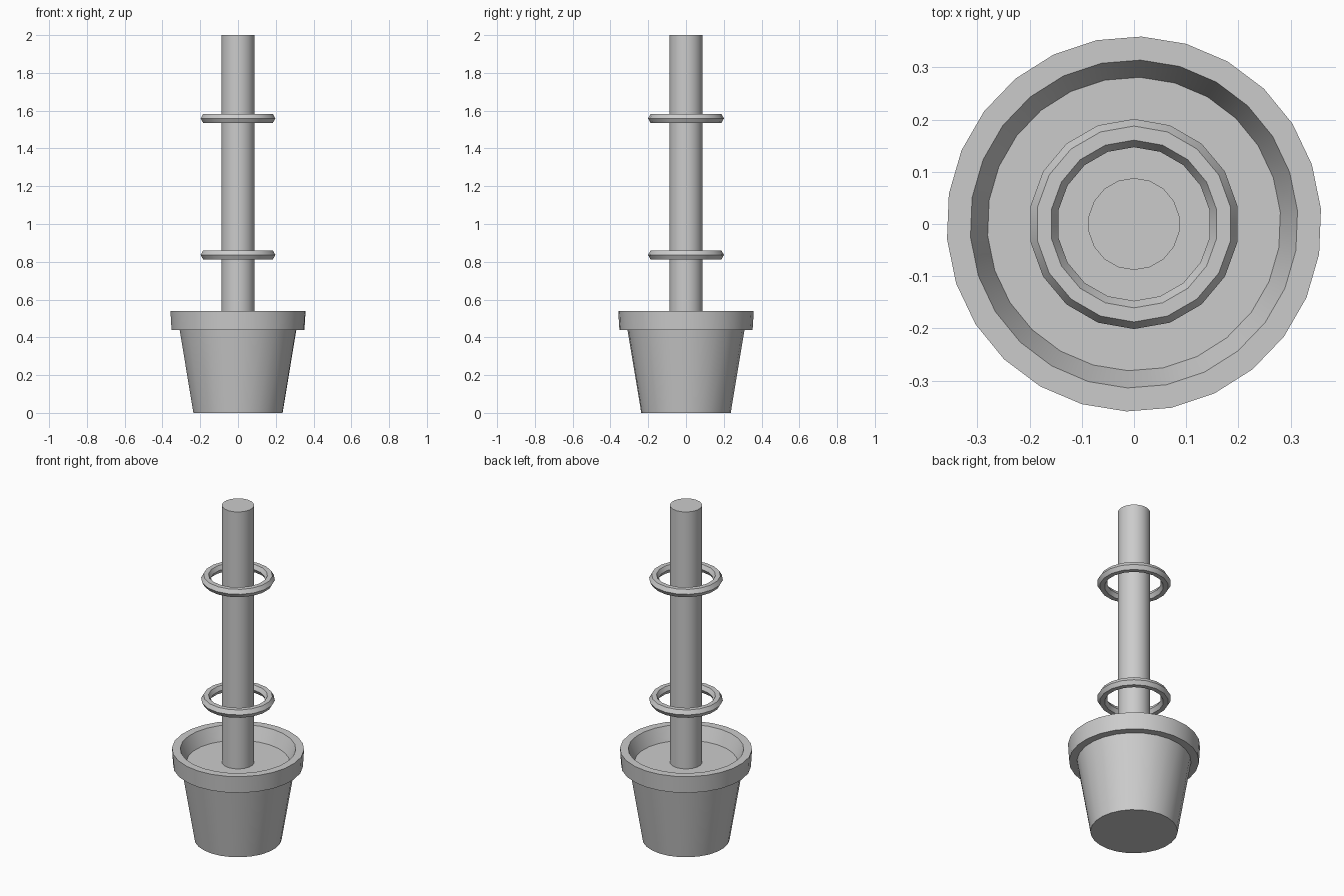
import bpy, math

cube = bpy.data.objects.get("Cube")
if cube:
    bpy.data.objects.remove(cube)

grey = bpy.data.materials.new("plain_grey")
grey.use_nodes = True
colour = (0.6, 0.6, 0.6, 1)
grey.diffuse_color = colour
grey.node_tree.nodes["Principled BSDF"].inputs["Base Color"].default_value = colour


def lathe(name, profile, sides, start=0.0, closed=False):
    """Spin a (radius, height) profile round z; open profiles get end caps."""
    n = len(profile)
    verts, faces = [], []
    for i in range(sides):
        a = math.radians(start) + math.tau * i / sides
        verts += [(r * math.cos(a), r * math.sin(a), z) for r, z in profile]
    for i in range(sides):
        j = (i + 1) % sides
        for k in range(n if closed else n - 1):
            m = (k + 1) % n
            faces.append((i * n + k, j * n + k, j * n + m, i * n + m))
    if not closed:
        faces.append([i * n for i in reversed(range(sides))])
        faces.append([i * n + n - 1 for i in range(sides)])
    mesh = bpy.data.meshes.new(name)
    mesh.from_pydata(verts, [], faces)
    mesh.materials.append(grey)
    obj = bpy.data.objects.new(name, mesh)
    bpy.context.collection.objects.link(obj)
    bpy.ops.object.select_all(action="DESELECT")
    obj.select_set(True)
    bpy.context.view_layer.objects.active = obj
    bpy.ops.object.shade_smooth_by_angle(angle=math.radians(35))
    return obj


# Tapered pot with an overhanging rim and a sunken soil surface as its top cap
pot_profile = [(0.237, 0), (0.31, 0.44), (0.353, 0.44),
               (0.359, 0.54), (0.314, 0.54), (0.281, 0.46)]
lathe("pot", pot_profile, 26, start=4.6)

# Upright pole standing in the soil
lathe("pole", [(0.088, 0.46), (0.088, 2)], 18, start=10)

# Two floating rings round the pole
tube = 0.027
for name, height in (("lower_ring", 0.836), ("upper_ring", 1.559)):
    section = [(0.174 + tube * math.cos(math.tau * k / 6),
                height + tube * math.sin(math.tau * k / 6)) for k in range(6)]
    ring = lathe(name, section, 18, start=10, closed=True)
    ring.data.shade_smooth()
